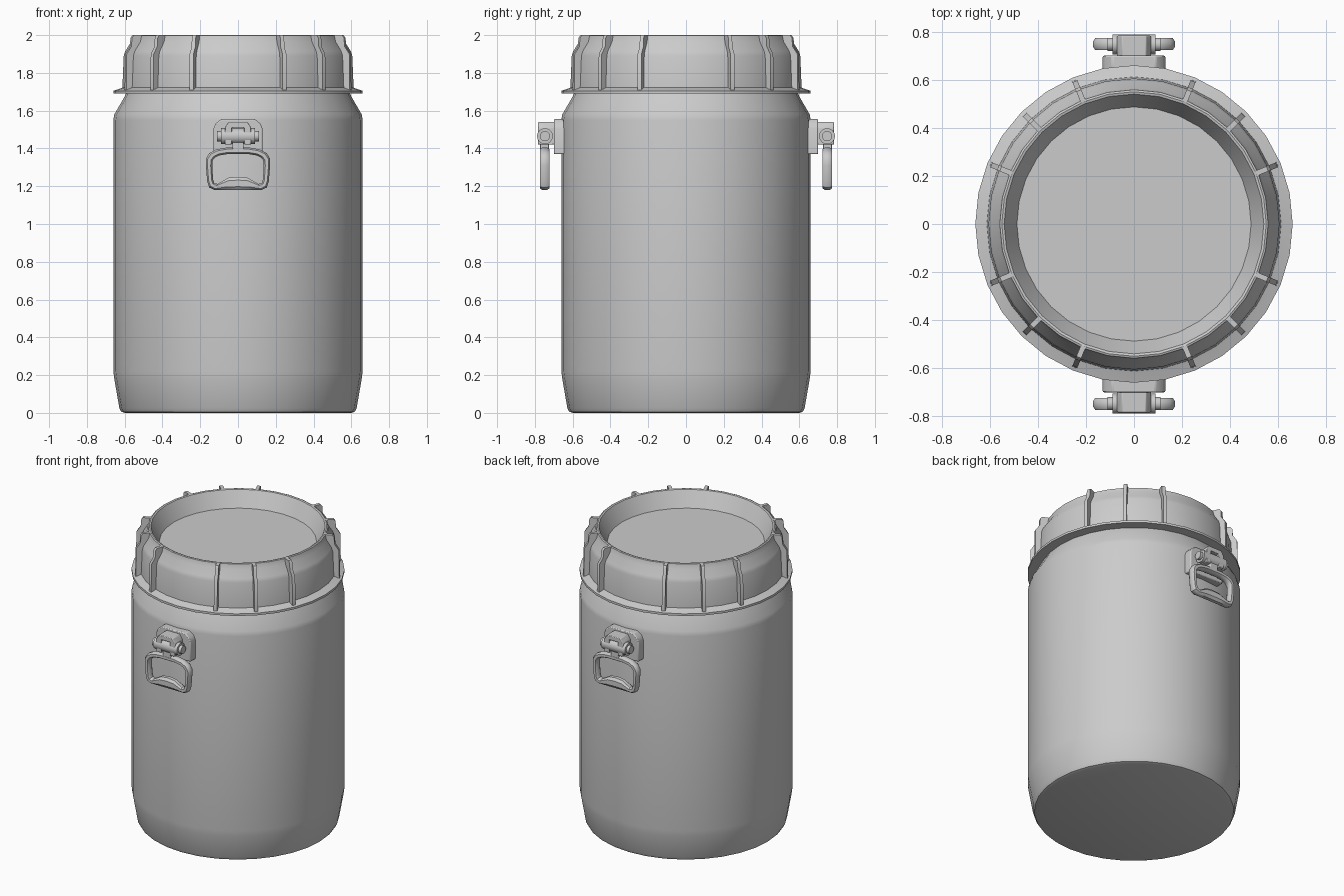
import bpy, bmesh, math
from mathutils import Matrix, Vector

if "Cube" in bpy.data.objects:
    bpy.data.objects.remove(bpy.data.objects["Cube"])


def finish(name, bm, bevel=0.0, angle=35):
    bmesh.ops.remove_doubles(bm, verts=bm.verts, dist=1e-5)
    bmesh.ops.recalc_face_normals(bm, faces=bm.faces)
    me = bpy.data.meshes.new(name)
    bm.to_mesh(me)
    bm.free()
    ob = bpy.data.objects.new(name, me)
    bpy.context.collection.objects.link(ob)
    if bevel:
        m = ob.modifiers.new("bevel", "BEVEL")
        m.width, m.segments, m.limit_method = bevel, 2, 'ANGLE'
    bpy.ops.object.select_all(action='DESELECT')
    ob.select_set(True)
    bpy.context.view_layer.objects.active = ob
    bpy.ops.object.shade_smooth_by_angle(angle=math.radians(angle))
    return ob


def lathe(name, profile, n=32):
    bm = bmesh.new()
    rings = []
    for r, z in profile:
        rings.append([bm.verts.new((r * math.cos(2 * math.pi * i / n),
                                    r * math.sin(2 * math.pi * i / n), z)) for i in range(n)])
    for a, b in zip(rings, rings[1:]):
        for i in range(n):
            j = (i + 1) % n
            bm.faces.new((a[i], a[j], b[j], b[i]))
    bm.faces.new(rings[0])
    bm.faces.new(rings[-1])
    return finish(name, bm)


def prism(bm, pts, y0, y1):
    """Extrude an (x, z) outline along y."""
    a = [bm.verts.new((x, y0, z)) for x, z in pts]
    b = [bm.verts.new((x, y1, z)) for x, z in pts]
    bm.faces.new(a)
    bm.faces.new(b)
    for i in range(len(pts)):
        j = (i + 1) % len(pts)
        bm.faces.new((a[i], a[j], b[j], b[i]))
    return a + b


def sym(half):
    """Complete a right-half outline by mirroring in x."""
    return half + [(-x, z) for x, z in reversed(half) if abs(x) > 1e-6]


# Barrel body with tapered foot and shoulder
lathe("barrel_body", [(0.60, 0.0), (0.618, 0.006), (0.628, 0.025), (0.655, 0.18),
                      (0.66, 0.22), (0.66, 1.55), (0.655, 1.58),
                      (0.60, 1.675), (0.59, 1.70)])

# Screw lid with flange and recessed top
lathe("screw_lid", [(0.585, 1.69), (0.66, 1.69), (0.66, 1.705), (0.625, 1.717),
                    (0.612, 1.722), (0.605, 1.89), (0.597, 1.915), (0.565, 1.965),
                    (0.558, 1.997), (0.55, 2.0), (0.54, 1.997), (0.487, 1.893)])

# Stepped grip ribs, three per quadrant
bm = bmesh.new()
rib = [(0.56, 1.71), (0.645, 1.71), (0.642, 1.90), (0.615, 1.94),
       (0.612, 1.985), (0.60, 2.0), (0.55, 2.0)]
for k in range(16):
    if k % 4:
        vs = prism(bm, rib, -0.011, 0.011)
        bmesh.ops.rotate(bm, verts=vs, cent=(0, 0, 0),
                         matrix=Matrix.Rotation(math.radians(22.5 * k), 3, 'Z'))
finish("lid_ribs", bm)

# Carrying handles, front and back
for side, s in (("front", -1), ("back", 1)):
    # Mounting plate
    bm = bmesh.new()
    prism(bm, sym([(0.13, 1.37), (0.13, 1.505), (0.12, 1.53), (0.09, 1.555)]),
          s * 0.63, s * 0.70)
    finish(side + "_handle_plate", bm, 0.006)

    # Bracket shaped as an inverted U
    bm = bmesh.new()
    prism(bm, sym([(0.033, 1.51), (0.033, 1.42), (0.07, 1.42), (0.07, 1.51),
                   (0.05, 1.54)]), s * 0.69, s * 0.783)
    finish(side + "_handle_bracket", bm, 0.004)

    # Hinge pin with stepped heads
    bm = bmesh.new()
    for r, length in ((0.042, 0.18), (0.027, 0.22)):
        bmesh.ops.create_cone(bm, cap_ends=True, segments=16, radius1=r, radius2=r, depth=length,
                              matrix=Matrix.Translation((0, s * 0.747, 1.465))
                              @ Matrix.Rotation(math.pi / 2, 4, 'Y'))
    finish(side + "_hinge_pin", bm)

    # Stem joining grip to hinge
    bm = bmesh.new()
    prism(bm, sym([(0.03, 1.38), (0.03, 1.50)]), s * 0.725, s * 0.772)
    finish(side + "_handle_stem", bm, 0.004)

    # Grip ring: rounded section swept between outer and inner outlines
    outer = sym([(0.0, 1.405), (0.06, 1.405), (0.115, 1.395), (0.152, 1.375), (0.17, 1.345),
                 (0.17, 1.31), (0.163, 1.225), (0.152, 1.193), (0.125, 1.18),
                 (0.06, 1.18), (0.0, 1.18)])
    inner = sym([(0.0, 1.37), (0.055, 1.37), (0.10, 1.363), (0.122, 1.352), (0.135, 1.335),
                 (0.136, 1.305), (0.132, 1.235), (0.126, 1.217), (0.108, 1.212),
                 (0.05, 1.245), (0.0, 1.25)])
    bm = bmesh.new()
    loops = []
    for t, d in ((0, -0.012), (0.25, -0.025), (0.75, -0.025), (1, -0.012),
                 (1, 0.012), (0.75, 0.025), (0.25, 0.025), (0, 0.012)):
        loops.append([bm.verts.new((ox + (ix - ox) * t, s * 0.748 + d, oz + (iz - oz) * t))
                      for (ox, oz), (ix, iz) in zip(outer, inner)])
    for k in range(8):
        a, b = loops[k], loops[(k + 1) % 8]
        for i in range(len(a)):
            j = (i + 1) % len(a)
            bm.faces.new((a[i], a[j], b[j], b[i]))
    finish(side + "_handle_grip", bm)
